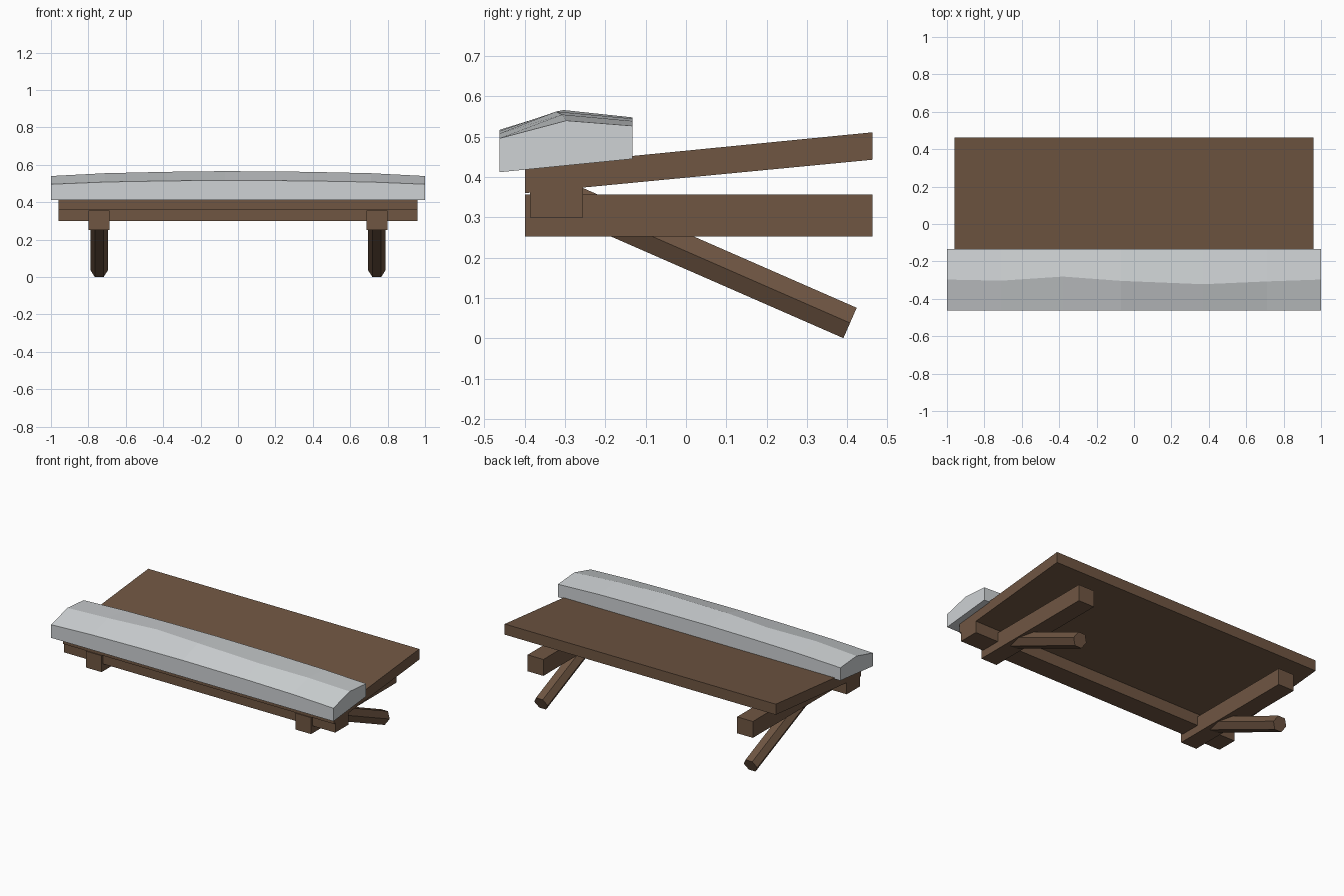
import bpy
import math
from mathutils import Vector

if "Cube" in bpy.data.objects:
    bpy.data.objects.remove(bpy.data.objects["Cube"])


def material(name, rgb):
    m = bpy.data.materials.new(name)
    m.diffuse_color = (*rgb, 1)
    m.use_nodes = True
    m.node_tree.nodes["Principled BSDF"].inputs["Base Color"].default_value = m.diffuse_color
    return m


wood = material("brown wood", (0.16, 0.093, 0.055))
stone = material("pale grey", (0.62, 0.645, 0.66))


def loft(name, rings, mat):
    """Skin a row of equal closed rings and cap both ends."""
    n = len(rings[0])
    verts = [p for ring in rings for p in ring]
    faces = [list(range(n))[::-1], [len(verts) - n + i for i in range(n)]]
    for r in range(len(rings) - 1):
        for i in range(n):
            j = (i + 1) % n
            faces.append([r * n + i, r * n + j, (r + 1) * n + j, (r + 1) * n + i])
    mesh = bpy.data.meshes.new(name)
    mesh.from_pydata(verts, [], faces)
    mesh.materials.append(mat)
    obj = bpy.data.objects.new(name, mesh)
    bpy.context.collection.objects.link(obj)
    return obj


def extrude_x(name, profile, x0, x1, mat):
    return loft(name, [[(x, y, z) for y, z in profile] for x in (x0, x1)], mat)


# Sloping board with upright ends
extrude_x("sloping_board", [(-0.40, 0.36), (0.463, 0.443), (0.463, 0.511), (-0.40, 0.426)],
          -0.96, 0.96, wood)

# Cross beam under the front edge
extrude_x("cross_beam", [(-0.387, 0.30), (-0.255, 0.30), (-0.255, 0.39), (-0.387, 0.39)],
          -0.96, 0.96, wood)

# Horizontal arms and six-sided diagonal struts on both sides
low, high = Vector((0, 0.407, 0.038)), Vector((0, -0.32, 0.356))
axis = (high - low).normalized()
side = Vector((1, 0, 0))
up = side.cross(axis)
for s, label in ((-1, "left"), (1, "right")):
    cx = s * 0.742
    extrude_x(label + "_arm", [(-0.40, 0.252), (0.463, 0.252), (0.463, 0.357), (-0.40, 0.357)],
              cx - 0.056, cx + 0.056, wood)
    rings = []
    for end in (low, high):
        c = end + Vector((cx, 0, 0))
        rings.append([c + 0.0475 * (math.cos(a) * side + math.sin(a) * up)
                      for a in (k * math.pi / 3 for k in range(6))])
    loft(label + "_strut", rings, wood)

# Bowed ridge cap with an uneven ridge line: x, ridge y, rise
stations = [(-1, -0.297, 0), (-0.71, -0.303, 0.012), (-0.38, -0.281, 0.018),
            (-0.07, -0.304, 0.021), (0.37, -0.322, 0.018), (0.71, -0.307, 0.012),
            (1, -0.297, 0)]
rings = []
for x, ry, h in stations:
    rings.append([(x, -0.463, 0.412), (x, -0.133, 0.445), (x, -0.133, 0.527 + h),
                  (x, ry, 0.540 + h * 1.25), (x, -0.463, 0.496 + h)])
loft("ridge_cap", rings, stone)

# Consistent outward normals
import bmesh
for obj in bpy.data.objects:
    bm = bmesh.new()
    bm.from_mesh(obj.data)
    bmesh.ops.recalc_face_normals(bm, faces=bm.faces)
    bm.to_mesh(obj.data)
    bm.free()
